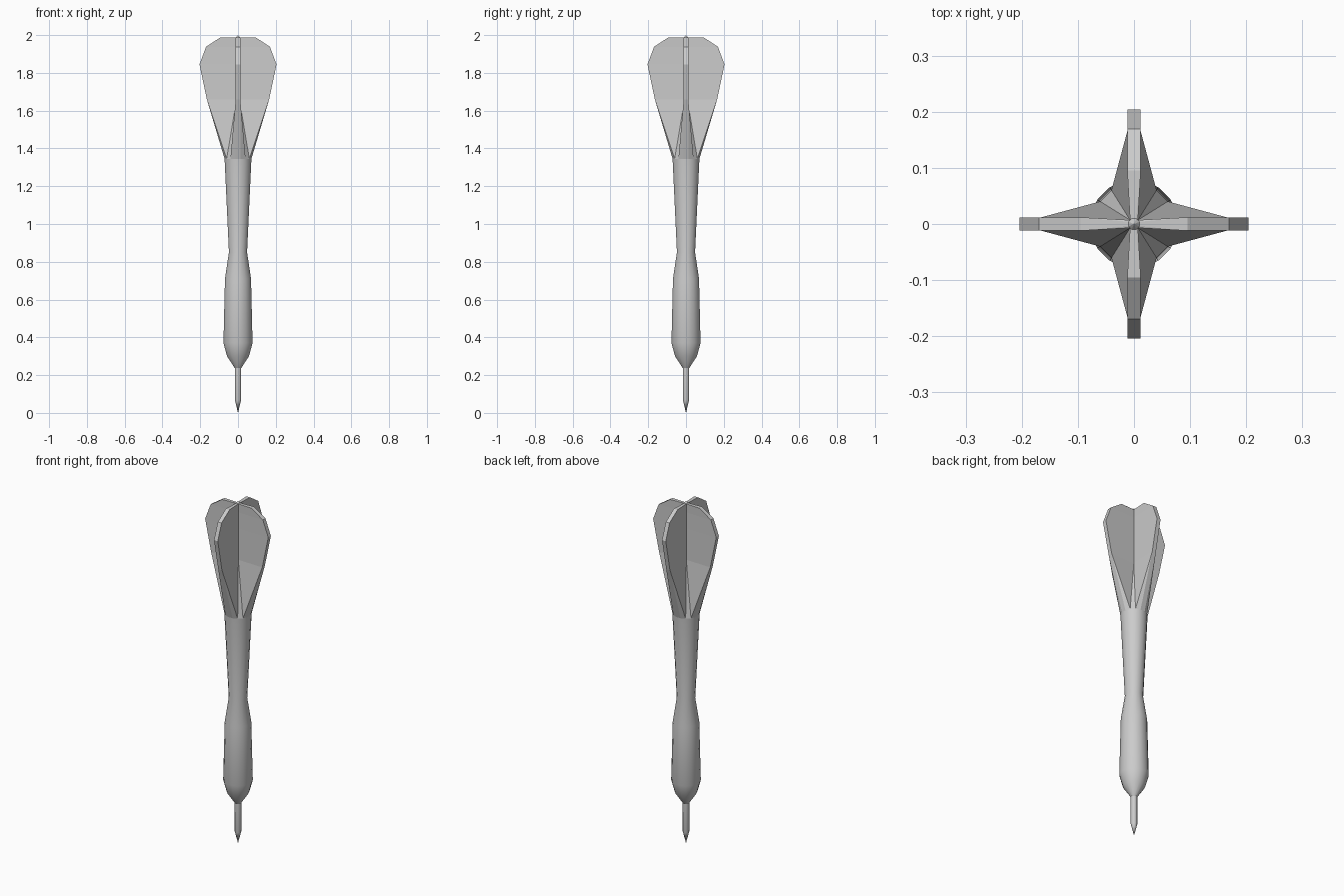
import bpy, bmesh, math

if "Cube" in bpy.data.objects:
    bpy.data.objects.remove(bpy.data.objects["Cube"])

N = 16


def ring(r, z):
    """Sixteen-sided section whose flat sides lie at distance r on the axes."""
    rr = r / math.cos(math.pi / N)
    return [(rr * math.cos((k + 0.5) * 2 * math.pi / N),
             rr * math.sin((k + 0.5) * 2 * math.pi / N), z) for k in range(N)]


def cross(arm, half, valley, z):
    """Four-armed section with the same point count as a ring."""
    quarter = [(arm, half), (valley, valley), (valley, valley), (half, arm)]
    pts = []
    for _ in range(4):
        pts += [(x, y, z) for x, y in quarter]
        quarter = [(-y, x) for x, y in quarter]
    return pts


def loft(name, sections, smooth, crease=False, cap_bottom=False, cap_top=False):
    bm = bmesh.new()
    rows = [[bm.verts.new(p) for p in s] for s in sections]
    for i, (lo, hi) in enumerate(zip(rows, rows[1:])):
        for k in range(N):
            a, b, c, d = lo[k], lo[(k + 1) % N], hi[(k + 1) % N], hi[k]
            if crease and i == 0 and k % 4 == 0:
                bm.faces.new((a, b, d))
                bm.faces.new((b, c, d))
            elif crease and i == 0 and k % 4 == 2:
                bm.faces.new((a, b, c))
                bm.faces.new((a, c, d))
            else:
                bm.faces.new((a, b, c, d))
    if cap_bottom:
        bm.faces.new(rows[0][::-1])
    if cap_top:
        bm.faces.new(rows[-1])
    bmesh.ops.remove_doubles(bm, verts=bm.verts, dist=1e-5)
    bmesh.ops.recalc_face_normals(bm, faces=bm.faces)
    me = bpy.data.meshes.new(name)
    bm.to_mesh(me)
    bm.free()
    ob = bpy.data.objects.new(name, me)
    bpy.context.collection.objects.link(ob)
    if smooth:
        bpy.ops.object.select_all(action='DESELECT')
        ob.select_set(True)
        bpy.context.view_layer.objects.active = ob
        bpy.ops.object.shade_smooth_by_angle(angle=math.radians(30))
    return ob


# Needle point
loft("needle_point", [ring(r, z) for r, z in
                      [(0, 0), (0.017, 0.07), (0.017, 0.237)]], True)

# Barrel and shaft, one continuous turned body
loft("barrel_and_shaft", [ring(r, z) for r, z in
                          [(0.017, 0.237), (0.058, 0.30), (0.077, 0.37),
                           (0.069, 0.71), (0.048, 0.85), (0.071, 1.345)]], True)

# Four flights growing out of the shaft
V = 0.007
flights = [ring(0.071, 1.345)]
flights += [cross(arm, 0.012, V, z) for arm, z in
            [(0.165, 1.66), (0.204, 1.845), (0.169, 1.938), (0.095, 1.987)]]
flights += [cross(0.01, 0.004, V, 1.988), ring(0, 2.0)]
loft("flights", flights, False, crease=True)
